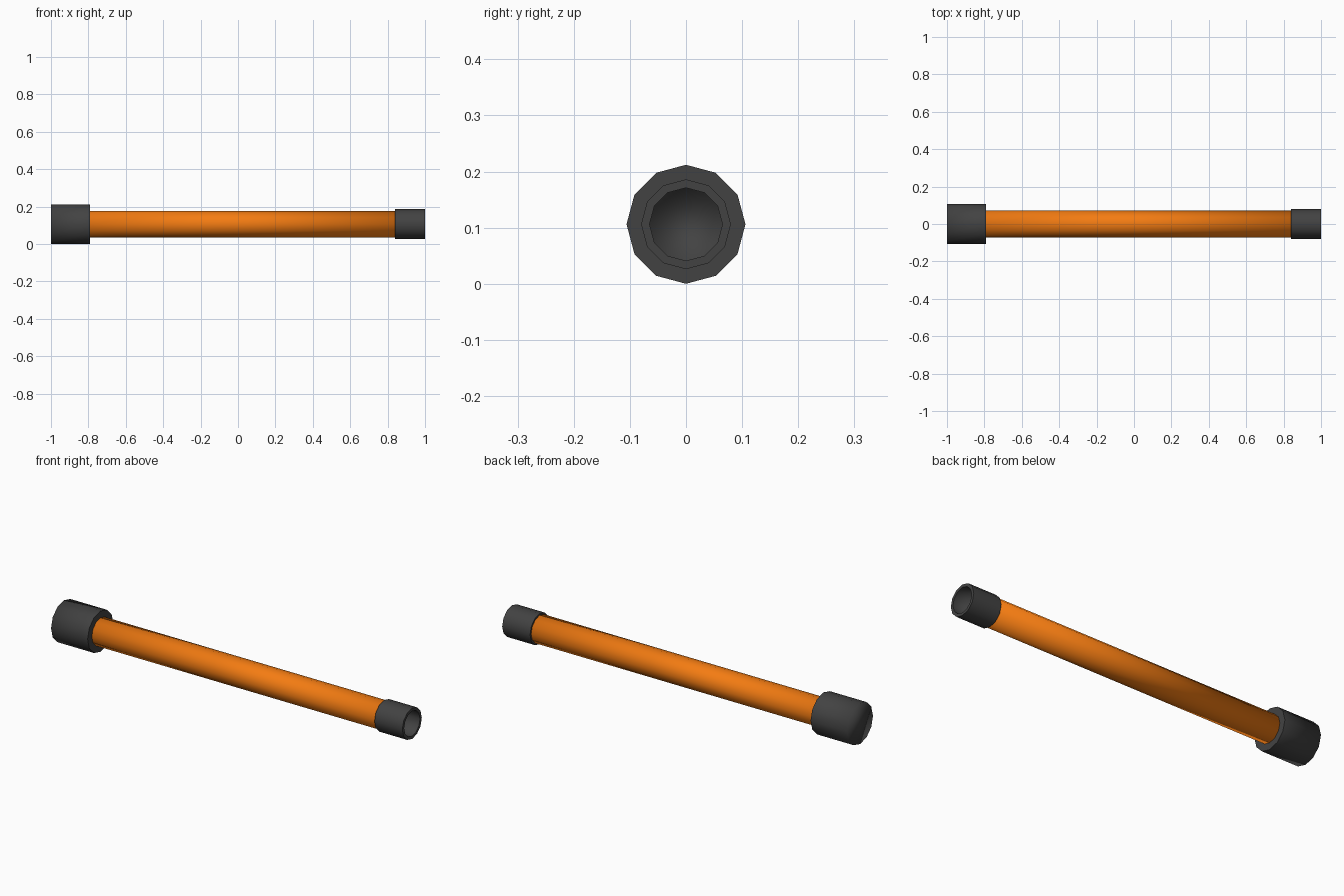
import bpy, bmesh, math

if "Cube" in bpy.data.objects:
    bpy.data.objects.remove(bpy.data.objects["Cube"])

SIDES = 12
AXIS_Z = 0.106


def material(name, rgb):
    m = bpy.data.materials.new(name)
    m.diffuse_color = (*rgb, 1)
    m.use_nodes = True
    m.node_tree.nodes["Principled BSDF"].inputs["Base Color"].default_value = m.diffuse_color
    return m


def lathe(name, profile, mat, flat=(), cap_start=False, cap_end=False):
    """Revolve (x, radius) points about the x axis; segments in 'flat' stay flat shaded."""
    bm = bmesh.new()
    rings = []
    for x, r in profile:
        rings.append([bm.verts.new((x,
                                    r * math.sin(2 * math.pi * i / SIDES),
                                    AXIS_Z + r * math.cos(2 * math.pi * i / SIDES)))
                      for i in range(SIDES)])
    for s in range(len(rings) - 1):
        a, b = rings[s], rings[s + 1]
        for i in range(SIDES):
            j = (i + 1) % SIDES
            f = bm.faces.new((a[i], a[j], b[j], b[i]))
            f.smooth = s not in flat
    if cap_start:
        bm.faces.new(rings[0][::-1]).smooth = True
    if cap_end:
        bm.faces.new(rings[-1]).smooth = True
    bmesh.ops.recalc_face_normals(bm, faces=bm.faces[:])
    me = bpy.data.meshes.new(name)
    bm.to_mesh(me)
    bm.free()
    me.materials.append(mat)
    ob = bpy.data.objects.new(name, me)
    bpy.context.collection.objects.link(ob)
    return ob


orange = material("orange", (0.9, 0.2, 0.006))
dark = material("dark_grey", (0.055, 0.055, 0.055))

# Long coloured tube, tucked into both end pieces
lathe("tube", [(-0.80, 0.071), (0.86, 0.071)], orange, cap_start=True, cap_end=True)

# Large closed end cap with a flat shoulder around the tube
lathe("end_cap", [(-1.0, 0.106), (-0.79, 0.106), (-0.79, 0.069)], dark,
      flat=(1,), cap_start=True)

# Small muzzle sleeve: shoulder, outer wall, rim, then a blind recess
lathe("muzzle_sleeve",
      [(0.84, 0.069), (0.84, 0.08), (1.0, 0.08), (1.0, 0.065), (0.90, 0.065)],
      dark, flat=(0, 2), cap_end=True)
